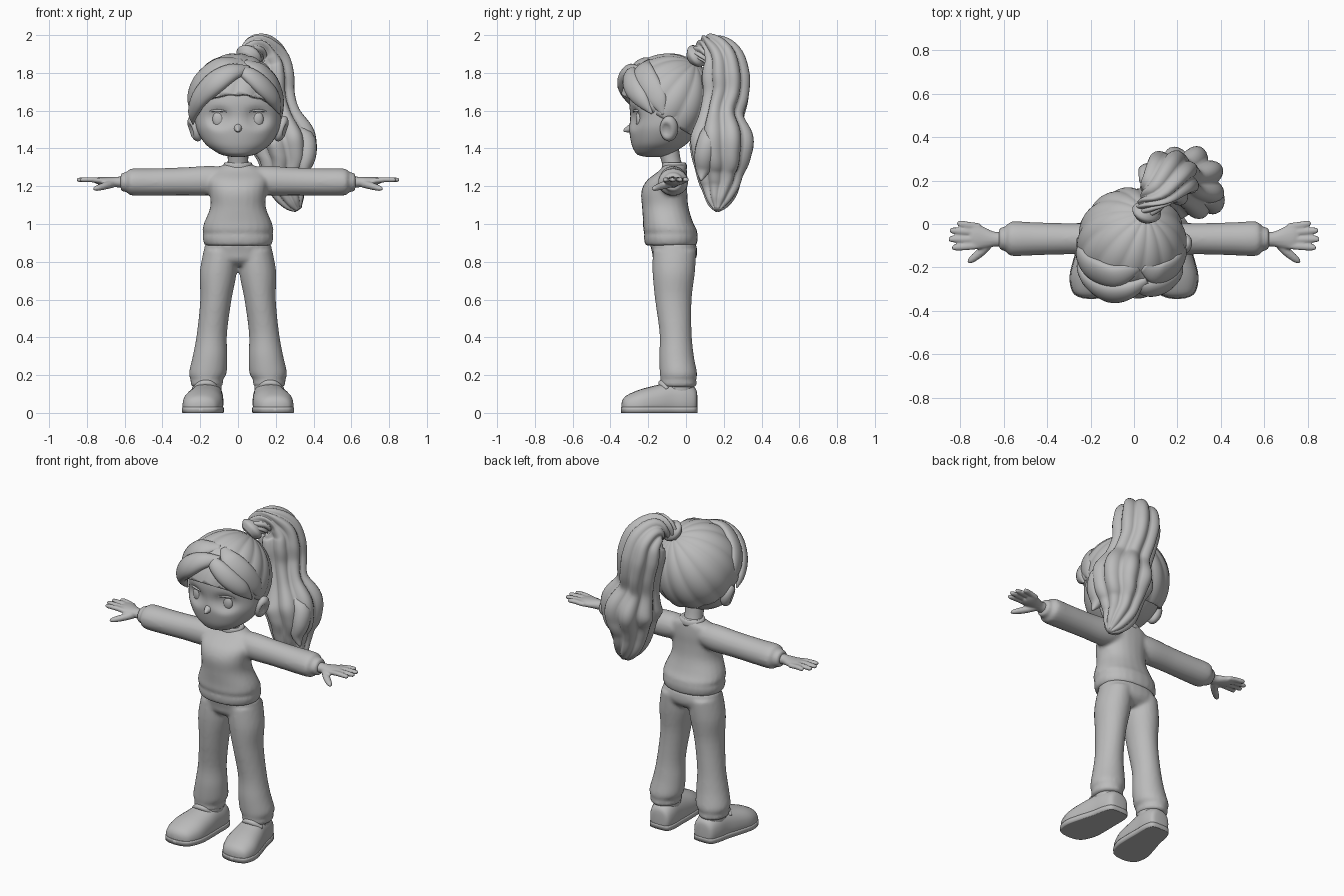
import bpy, bmesh, math
from mathutils import Vector, Matrix

grey = bpy.data.materials.new("plain_grey")
grey.diffuse_color = (0.5, 0.5, 0.5, 1)
HEAD = Vector((-0.01, -0.09, 1.64))
X, Y, Z = Vector((1, 0, 0)), Vector((0, 1, 0)), Vector((0, 0, 1))


def finish(bm, name, mirror=False):
    bmesh.ops.recalc_face_normals(bm, faces=bm.faces)
    me = bpy.data.meshes.new(name)
    bm.to_mesh(me)
    bm.free()
    me.materials.append(grey)
    for p in me.polygons:
        p.use_smooth = True
    ob = bpy.data.objects.new(name, me)
    bpy.context.collection.objects.link(ob)
    if mirror:
        ob.modifiers.new("mirror", 'MIRROR').use_mirror_merge = False
    return ob


def spline(pts, k):
    """Catmull-Rom through rows of numbers."""
    out, n = [], len(pts)
    for i in range(n - 1):
        a, b, c, d = (pts[max(0, min(n - 1, i + j))] for j in (-1, 0, 1, 2))
        for s in range(k):
            t = s / k
            out.append([0.5 * (2 * q + (r - p) * t + (2 * p - 5 * q + 4 * r - u) * t * t
                               + (3 * q - p - 3 * r + u) * t ** 3)
                        for p, q, r, u in zip(a, b, c, d)])
    return out + [list(pts[-1])]


def tube(bm, rows, axis=None, up=None, seg=24, k=4, lobes=0, depth=0.0, power=1.0):
    """Closed loft through rows (x, y, z, half width, half height)."""
    rows = spline(rows, k)
    cen = [Vector(r[:3]) for r in rows]
    rings = []
    for i, r in enumerate(rows):
        t = axis or (cen[min(i + 1, len(cen) - 1)] - cen[max(i - 1, 0)]).normalized()
        u = up if up else cen[i] - HEAD          # no up given: lie flat on the head
        side = t.cross(u).normalized()
        nor = side.cross(t)
        ring = []
        for j in range(seg):
            a = 2 * math.pi * j / seg
            c, s = math.cos(a), math.sin(a)
            c = math.copysign(abs(c) ** power, c)
            s = math.copysign(abs(s) ** power, s)
            m = 1 + depth * (abs(math.cos(lobes * a / 2)) - 0.7) if lobes else 1
            ring.append(bm.verts.new(cen[i] + (side * c * max(r[3], .002)
                                               + nor * s * max(r[4], .002)) * m))
        rings.append(ring)
    for p, q in zip(rings, rings[1:]):
        for j in range(seg):
            bm.faces.new((p[j], p[(j + 1) % seg], q[(j + 1) % seg], q[j]))
    bm.faces.new(rings[0][::-1])
    bm.faces.new(rings[-1])
    return [v for ring in rings for v in ring]


def column(bm, rows, **kw):
    """Level rings; rows are (z, x, y, half x, half y)."""
    return tube(bm, [(x, y, z, a, b) for z, x, y, a, b in rows], axis=Z, up=Y, **kw)


def fuse(ob, voxel, steps):
    m = ob.modifiers.new("fuse", 'REMESH')
    m.mode, m.voxel_size, m.use_smooth_shade = 'VOXEL', voxel, True
    m = ob.modifiers.new("soften", 'SMOOTH')
    m.factor, m.iterations = 0.5, steps


# Sweater: body with hem band and both sleeves fused
bm = bmesh.new()
column(bm, [(.885, 0, -.08, .165, .13), (.895, 0, -.08, .18, .138), (.93, 0, -.08, .188, .143),
            (.95, 0, -.08, .182, .14), (.97, 0, -.085, .188, .142), (1.01, 0, -.095, .178, .132),
            (1.09, 0, -.11, .147, .123), (1.17, 0, -.115, .15, .122), (1.23, 0, -.10, .16, .108),
            (1.28, 0, -.07, .145, .075), (1.31, 0, -.06, .085, .06), (1.325, 0, -.06, .05, .05)],
     power=.9)
for s in (1, -1):
    tube(bm, [(s * x, -.068, z, a, b) for x, z, a, b in
              [(.04, 1.24, .06, .06), (.15, 1.23, .074, .078), (.3, 1.225, .072, .074),
               (.45, 1.222, .076, .073), (.54, 1.222, .08, .073), (.575, 1.222, .076, .068),
               (.59, 1.222, .055, .052), (.605, 1.222, .055, .052), (.622, 1.222, .047, .044)]],
         axis=X, up=Z)
fuse(finish(bm, "sweater"), .011, 4)

bm = bmesh.new()
bmesh.ops.create_circle(bm, segments=4, radius=.01)
bm.free()

# Collar band
bm = bmesh.new()
column(bm, [(1.29, 0, -.062, .078, .066), (1.312, 0, -.062, .078, .066),
            (1.325, 0, -.064, .07, .06), (1.322, 0, -.064, .058, .05)], k=2)
finish(bm, "collar")

# Trousers: hips and flared legs fused
bm = bmesh.new()
column(bm, [(.78, 0, -.065, .10, .075), (.81, 0, -.062, .17, .11), (.85, 0, -.06, .182, .12),
            (.90, 0, -.07, .172, .122)], power=.9)
for s in (1, -1):
    column(bm, [(z, s * x, y, a, b) for z, x, y, a, b in
                [(.135, .165, -.04, .07, .085), (.15, .165, -.04, .087, .097),
                 (.175, .165, -.04, .085, .094), (.21, .16, -.04, .1, .099),
                 (.3, .148, -.05, .092, .092), (.42, .138, -.055, .08, .085),
                 (.6, .117, -.067, .083, .097), (.74, .105, -.065, .098, .112),
                 (.86, .092, -.06, .09, .115)]])
fuse(finish(bm, "trousers"), .011, 4)

# Shoes: upper, ankle and sole
SHOE = [(.152, .06, .06, .02, .03), (.152, .05, .06, .06, .07), (.156, 0, .06, .078, .1),
        (.163, -.07, .06, .085, .106), (.175, -.15, .05, .098, .098), (.188, -.24, .04, .106, .085),
        (.196, -.31, .035, .085, .06), (.197, -.335, .035, .05, .035), (.197, -.342, .035, .01, .01)]
bm = bmesh.new()
for v in tube(bm, SHOE, axis=Y, up=Z, power=.85):
    v.co.z = max(v.co.z, .012)
column(bm, [(.08, .16, -.04, .07, .08), (.15, .16, -.045, .074, .085), (.165, .16, -.045, .066, .075),
            (.2, .16, -.04, .05, .06)])
tube(bm, [(.11, -.1, .125, .012, .012), (.14, -.125, .152, .016, .016), (.168, -.13, .158, .017, .017),
          (.2, -.125, .152, .016, .016), (.235, -.1, .125, .012, .012)], up=Y, seg=10)
finish(bm, "shoes", True)
bm = bmesh.new()
for v in tube(bm, [(x, y * 1.01, .02, a * 1.03, .08) for x, y, z, a, b in SHOE],
              axis=Y, up=Z, power=.6):
    v.co.z = min(max(v.co.z, 0), .03)
finish(bm, "soles", True)

# Hands: wrist, palm, four fingers and thumb fused
bm = bmesh.new()
tube(bm, [(.59, -.07, 1.222, .036, .032), (.64, -.07, 1.222, .034, .028), (.68, -.065, 1.224, .046, .025),
          (.73, -.057, 1.228, .06, .021), (.755, -.055, 1.23, .05, .015)], axis=X, up=Z)
for y0, x1, y1 in [(-.012, .815, .002), (-.042, .848, -.03), (-.072, .853, -.07), (-.1, .838, -.108)]:
    tube(bm, [(.71, y0, 1.227, .015, .014), (.77, (y0 + y1) / 2, 1.234, .017, .014),
              (x1 - .012, y1, 1.234, .014, .012), (x1, y1, 1.233, .006, .006)], up=Z, seg=12)
tube(bm, [(.66, -.08, 1.215, .022, .022), (.7, -.125, 1.203, .021, .02), (.745, -.162, 1.19, .017, .015),
          (.765, -.176, 1.185, .007, .007)], up=Z, seg=12)
fuse(finish(bm, "hands", True), .006, 2)

# Neck
bm = bmesh.new()
column(bm, [(1.27, 0, -.06, .06, .055), (1.34, 0, -.08, .054, .052), (1.42, 0, -.1, .06, .06)])
finish(bm, "neck")

# Face and skull with shallow eye sockets
bm = bmesh.new()
verts = column(bm, [(1.355, 0, -.17, .03, .04), (1.366, 0, -.17, .085, .085), (1.39, 0, -.16, .13, .115),
                    (1.43, 0, -.14, .178, .15), (1.5, 0, -.115, .218, .185), (1.57, 0, -.1, .23, .195),
                    (1.65, 0, -.095, .232, .205), (1.73, 0, -.09, .215, .195), (1.8, 0, -.09, .16, .15),
                    (1.85, 0, -.09, .05, .05)], seg=64, k=6, power=.95)
for v in verts:
    if v.co.y < -.15:
        d = ((abs(v.co.x) - .1) / .06) ** 2 + ((v.co.z - 1.56) / .055) ** 2
        v.co.y += .02 * math.exp(-d * d)
finish(bm, "face")

# Nose
bm = bmesh.new()
tube(bm, [(0, -.28, 1.51, .028, .028), (0, -.305, 1.502, .018, .018), (0, -.325, 1.495, .009, .009),
          (0, -.332, 1.494, .002, .002)], up=Z, seg=12)
finish(bm, "nose")

# Eyes with lash lines and brows
bm = bmesh.new()
bmesh.ops.create_uvsphere(bm, u_segments=20, v_segments=12, radius=1,
                          matrix=Matrix.Translation((.1, -.246, 1.555)) @ Matrix.Diagonal((.035, .02, .045, 1)))
for z, r in ((1.60, .006), (1.65, .005)):
    tube(bm, [(.05, -.28, z - .008, .002, .002), (.09, -.274, z, r, r), (.13, -.258, z, r, r),
              (.165, -.232, z - .01, .002, .002)], up=Z, seg=8)
finish(bm, "eyes_and_brows", True)

# Ears with hollowed outer side
bm = bmesh.new()
mat = (Matrix.Translation((.228, -.09, 1.505)) @ Matrix.Rotation(math.radians(18), 4, 'Y')
       @ Matrix.Diagonal((.036, .048, .07, 1)))
bmesh.ops.create_uvsphere(bm, u_segments=24, v_segments=16, radius=1)
for v in bm.verts:
    d = ((v.co.y + .3) / .5) ** 2 + (v.co.z / .5) ** 2
    if v.co.x > 0:
        v.co.x -= .6 * math.exp(-d * d)
    v.co = mat @ v.co
finish(bm, "ears", True)

# Hair cap: ridges gather at the ponytail root, trimmed along a sloping hairline
bm = bmesh.new()
bmesh.ops.create_uvsphere(bm, u_segments=112, v_segments=32, radius=1)
turn = Z.rotation_difference(Vector((.08, .16, .24))).to_matrix()
for v in bm.verts:
    a = math.atan2(v.co.y, v.co.x)
    rim = math.hypot(v.co.x, v.co.y)
    p = turn @ v.co * (1 + .035 * rim * (abs(math.cos(7 * a)) - .6))
    v.co = HEAD + Vector((p.x * .25, p.y * .257, p.z * .262))
bmesh.ops.bisect_plane(bm, geom=bm.verts[:] + bm.edges[:] + bm.faces[:], plane_co=(0, -.1, 1.545),
                       plane_no=(0, -.5, -.86), clear_outer=True)
cap = finish(bm, "hair_cap")
m = cap.modifiers.new("thickness", 'SOLIDIFY')
m.thickness, m.offset = .03, -1

# Fringe locks sweeping from the parting to the ears
LOCKS = [
    [(.06, -.26, 1.82, .02, .015), (-.03, -.305, 1.805, .05, .035), (-.12, -.312, 1.75, .065, .042),
     (-.2, -.265, 1.67, .055, .035), (-.237, -.2, 1.59, .035, .025), (-.238, -.16, 1.53, .005, .005)],
    [(.02, -.2, 1.865, .02, .01), (-.09, -.24, 1.84, .06, .03), (-.19, -.205, 1.765, .065, .034),
     (-.24, -.15, 1.67, .055, .027), (-.238, -.11, 1.58, .01, .01)],
    [(0, -.27, 1.82, .02, .015), (.06, -.295, 1.79, .045, .03), (.13, -.283, 1.73, .055, .035),
     (.19, -.235, 1.66, .045, .03), (.22, -.18, 1.585, .005, .005)],
    [(.04, -.2, 1.86, .02, .01), (.11, -.23, 1.82, .055, .022), (.18, -.2, 1.75, .06, .026),
     (.22, -.15, 1.66, .05, .02), (.228, -.12, 1.58, .008, .008)],
]
bm = bmesh.new()
for lock in LOCKS:
    tube(bm, lock, k=6, seg=20)
finish(bm, "fringe")

# Ponytail: wavy lobed bundle, a side tip and the hair tie
bm = bmesh.new()
tube(bm, [(.05, .04, 1.86, .04, .04), (.07, .08, 1.905, .06, .05), (.11, .15, 1.925, .095, .075),
          (.145, .2, 1.87, .125, .105), (.16, .21, 1.78, .135, .125), (.175, .21, 1.68, .125, .12),
          (.2, .19, 1.57, .13, .115), (.238, .19, 1.45, .17, .165), (.252, .185, 1.36, .155, .155),
          (.25, .18, 1.27, .12, .125), (.262, .18, 1.19, .095, .1), (.295, .17, 1.115, .06, .06),
          (.32, .165, 1.075, .02, .02)], up=Vector((0.3, 1, .35)), seg=64, k=6, lobes=8, depth=.22)
tube(bm, [(.26, .13, 1.5, .04, .04), (.35, .12, 1.45, .055, .055), (.365, .1, 1.37, .05, .055),
          (.35, .09, 1.29, .035, .04), (.375, .08, 1.23, .005, .005)], up=Y, seg=20)
finish(bm, "ponytail")
bm = bmesh.new()
tube(bm, [(.045, .03, 1.87, .045, .04), (.058, .055, 1.89, .072, .062), (.07, .08, 1.91, .045, .04)],
     up=Y, seg=24)
finish(bm, "hair_tie")
